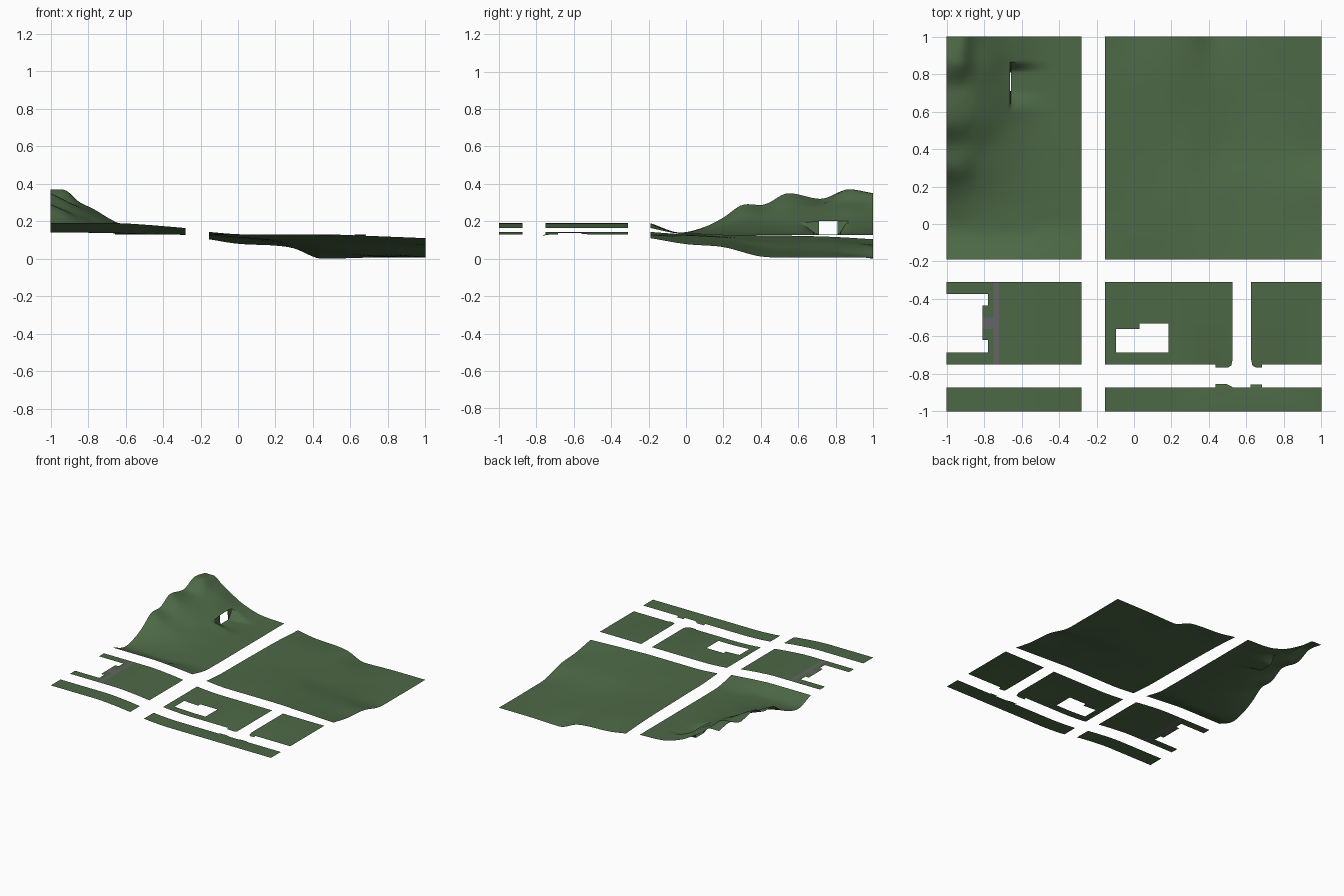
import bpy, bmesh
from mathutils import Vector


def material(name, rgb):
    m = bpy.data.materials.new(name)
    m.diffuse_color = (*rgb, 1)
    return m


GRASS = material("grass", (0.075, 0.14, 0.062))
PAVING = material("paving", (0.13, 0.13, 0.135))


def finish(name, bm, mat):
    for f in bm.faces:
        if f.normal.z < 0:
            f.normal_flip()
    mesh = bpy.data.meshes.new(name)
    bm.to_mesh(mesh)
    bm.free()
    mesh.materials.append(mat)
    ob = bpy.data.objects.new(name, mesh)
    bpy.context.collection.objects.link(ob)
    bpy.context.view_layer.objects.active = ob
    ob.select_set(True)
    bpy.ops.object.shade_smooth_by_angle(angle=0.6)
    ob.select_set(False)


def curve(xs, vs, x):
    """Smooth interpolation through the points (xs, vs)."""
    n = len(xs)
    i = max(k for k in range(n - 1) if xs[k] <= x + 1e-9 or k == 0)

    def slope(k):
        a, b = max(k - 1, 0), min(k + 1, n - 1)
        if 0 < k < n - 1 and (vs[k] - vs[a]) * (vs[b] - vs[k]) <= 0:
            return 0
        return (vs[b] - vs[a]) / (xs[b] - xs[a])
    h = xs[i + 1] - xs[i]
    t = (x - xs[i]) / h
    return (vs[i] * (1 + 2 * t) * (1 - t) ** 2 + slope(i) * h * t * (1 - t) ** 2
            + vs[i + 1] * t * t * (3 - 2 * t) + slope(i + 1) * h * t * t * (t - 1))


def steps(a, b, n):
    return [a + (b - a) * i / n for i in range(n + 1)]


def terrain(name, cols, rows, us, vs, adjust=None, skip=None):
    """Rolling ground from a coarse grid of heights: rows maps y to heights."""
    ys = list(rows)
    bm = bmesh.new()
    grid = []
    for y in vs:
        line = []
        for x in us:
            z = curve(ys, [curve(cols, rows[k], x) for k in ys], y)
            if adjust:
                z = adjust(x, y, z)
            line.append(bm.verts.new((x, y, max(z, 0))))
        grid.append(line)
    for j in range(len(vs) - 1):
        for i in range(len(us) - 1):
            if skip and skip((us[i] + us[i + 1]) / 2, (vs[j] + vs[j + 1]) / 2):
                continue
            bm.faces.new((grid[j][i], grid[j][i + 1], grid[j + 1][i + 1], grid[j + 1][i]))
    bm.normal_update()
    finish(name, bm, GRASS)


# Street-side plots follow one gentle fall along x
FALL_X = [-1, -0.6, -0.45, -0.28, -0.155, 0, 0.15, 1]
FALL_Z = [0.19, 0.19, 0.182, 0.164, 0.143, 0.132, 0.13, 0.13]


def plot(name, outlines, mat=GRASS):
    bm = bmesh.new()
    for pts in outlines:
        bm.faces.new([bm.verts.new((x, y, 0)) for x, y in pts])
    for x in steps(-0.65, 0.2, 17):
        bmesh.ops.bisect_plane(bm, geom=bm.verts[:] + bm.edges[:] + bm.faces[:],
                               plane_co=(x, 0, 0), plane_no=(1, 0, 0))
    bmesh.ops.triangulate(bm, faces=bm.faces[:])
    for v in bm.verts:
        v.co.z = curve(FALL_X, FALL_Z, v.co.x)
        if v.co.x > 0.4 and -0.873 < v.co.y < -0.752:   # dropped kerb
            v.co.z -= 0.005
    bm.normal_update()
    finish(name, bm, mat)


def box(x0, x1, y0, y1):
    return [(x0, y0), (x1, y0), (x1, y1), (x0, y1)]


# Hillside, with a cut-out bay for a building
def bay(x, y, z):
    if x < -0.66:
        return z
    w = min(1, max(0, (y - 0.60) / 0.11), max(0, (0.87 - y) / 0.06))
    w = w * w * (3 - 2 * w)
    return z + (min(z, 0.13) - z) * w


terrain("hillside", [-1, -0.92, -0.85, -0.77, -0.66, -0.5, -0.28], {
    -0.19: [.19, .19, .19, .19, .19, .182, .164],
    -0.03: [.14, .14, .14, .138, .136, .134, .132],
    0.1: [.17, .163, .155, .148, .14, .133, .128],
    0.2: [.22, .20, .18, .165, .15, .136, .127],
    0.3: [.287, .25, .21, .185, .16, .138, .127],
    0.42: [.29, .26, .235, .20, .17, .14, .127],
    0.55: [.35, .31, .27, .23, .18, .14, .127],
    0.72: [.32, .30, .285, .25, .20, .14, .127],
    0.87: [.37, .365, .305, .265, .20, .14, .127],
    1: [.35, .35, .30, .25, .19, .14, .127],
}, steps(-1, -0.663, 20) + steps(-0.657, -0.28, 20),
    steps(-0.19, 0.71, 45) + steps(0.73, 0.81, 4) + steps(0.82, 1, 12),
    bay, lambda x, y: abs(x + 0.66) < 0.003 and 0.71 < y < 0.81)

# Lowland falling away to the back right
terrain("lowland", [-0.155, 0, 0.2, 0.3, 0.45, 0.7, 1], {
    -0.19: [.143, .131, .13, .13, .13, .122, .11],
    0: [.13, .128, .126, .122, .115, .10, .078],
    0.2: [.128, .122, .115, .108, .095, .075, .062],
    0.4: [.125, .115, .10, .09, .06, .04, .012],
    0.6: [.122, .11, .092, .075, .045, .02, .007],
    0.8: [.116, .103, .085, .065, .03, .012, .006],
    1: [.104, .08, .07, .055, .0, .006, .007],
}, steps(-0.155, 1, 46), steps(-0.19, 1, 46))

# West plot: open building footprint, path and walkway
plot("west_lawn", [
    [(-1, -0.75), (-0.75, -0.75), (-0.75, -0.56), (-0.81, -0.56), (-0.81, -0.62),
     (-0.78, -0.62), (-0.78, -0.685), (-1, -0.685)],
    [(-1, -0.31), (-1, -0.375), (-0.78, -0.375), (-0.78, -0.435), (-0.81, -0.435),
     (-0.81, -0.5), (-0.75, -0.5), (-0.75, -0.31)],
    box(-0.72, -0.28, -0.75, -0.31)])
plot("west_path", [box(-0.75, -0.72, -0.75, -0.31), box(-0.81, -0.75, -0.56, -0.5)], PAVING)

# Middle plot around its building footprint, split into two C shapes
plot("middle_lawn", [
    [(-0.155, -0.75), (0.03, -0.75), (0.03, -0.685), (-0.095, -0.685), (-0.095, -0.56),
     (0.03, -0.56), (0.03, -0.31), (-0.155, -0.31)],
    [(0.03, -0.75), (0.435, -0.75), (0.435, -0.765), (0.50, -0.767), (0.52, -0.755),
     (0.527, -0.72), (0.527, -0.31), (0.03, -0.31), (0.03, -0.53), (0.185, -0.53),
     (0.185, -0.685), (0.03, -0.685)]])

# East plot
plot("east_lawn", [[(0.625, -0.31), (0.625, -0.72), (0.632, -0.755), (0.65, -0.766),
                    (0.683, -0.766), (0.683, -0.75), (1, -0.75), (1, -0.31)]])

# Verges along the front
plot("west_verge", [box(-1, -0.28, -1, -0.873)])
plot("east_verge", [[(-0.155, -1), (1, -1), (1, -0.873), (0.683, -0.873), (0.683, -0.857),
                     (0.622, -0.857), (0.622, -0.873), (0.53, -0.873), (0.495, -0.855),
                     (0.435, -0.855), (0.435, -0.873), (-0.155, -0.873)]])
